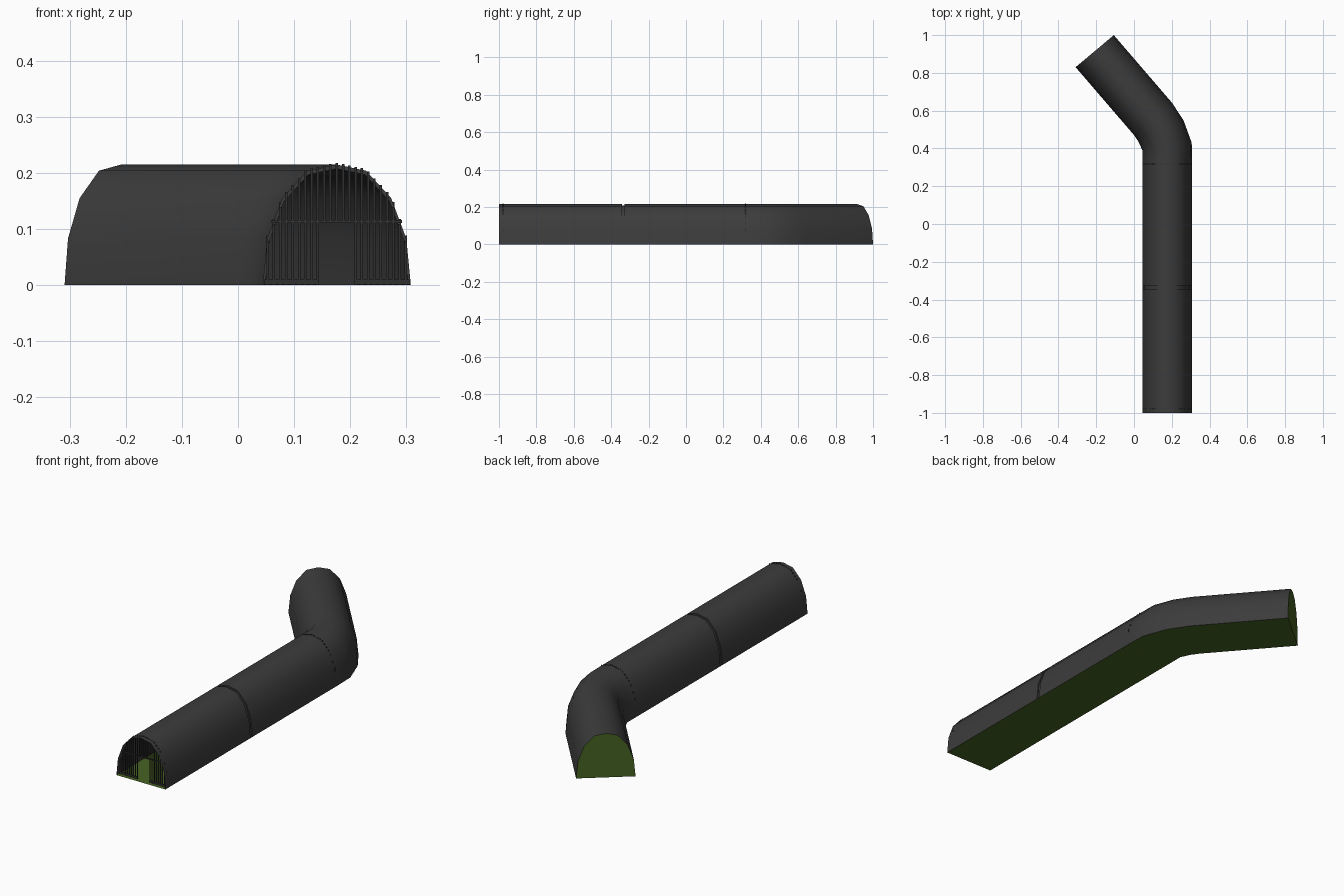
import bpy, bmesh, math
from mathutils import Vector

if "Cube" in bpy.data.objects:
    bpy.data.objects.remove(bpy.data.objects["Cube"])


def material(name, rgb):
    m = bpy.data.materials.new(name)
    m.diffuse_color = (*rgb, 1)
    m.use_nodes = True
    m.node_tree.nodes["Principled BSDF"].inputs["Base Color"].default_value = m.diffuse_color
    return m


SHELL = material("dark grey", (0.045, 0.045, 0.045))
GREEN = material("grass green", (0.062, 0.125, 0.016))
IRON = material("iron black", (0.03, 0.03, 0.03))

CX = 0.176
# Half of the arch section: (offset from centre, height)
HALF = [(0.132, 0), (0.124, 0.083), (0.097, 0.155), (0.052, 0.204), (0, 0.215)]
ARCH = HALF + [(-u, z) for u, z in reversed(HALF[:-1])]

# Stations along the tunnel: x, y, heading in degrees, section scale
PATH = [(CX, -1, 0, 1), (CX, -0.343, 0, 1), (CX, -0.343, 0, 0.965),
        (CX, -0.328, 0, 0.965), (CX, -0.328, 0, 1), (CX, 0.33, 0, 1),
        (0.175, 0.41, 8.5, 1), (0.143, 0.492, 25, 1),
        (0.100, 0.557, 40, 1), (-0.208, 0.915, 40, 1)]


def section(points, station):
    x, y, deg, s = station
    a = math.radians(deg)
    return [(x + u * s * math.cos(a), y + u * s * math.sin(a), z * s) for u, z in points]


def finish(name, bm, mat):
    me = bpy.data.meshes.new(name)
    bm.to_mesh(me)
    bm.free()
    me.materials.append(mat)
    ob = bpy.data.objects.new(name, me)
    bpy.context.collection.objects.link(ob)
    return ob


def sweep(bm, points, path):
    rings = [[bm.verts.new(p) for p in section(points, st)] for st in path]
    for r0, r1 in zip(rings, rings[1:]):
        for i in range(len(points) - 1):
            bm.faces.new((r0[i], r1[i], r1[i + 1], r0[i + 1]))
    return rings


# Arched shell with a narrow joint groove
bm = bmesh.new()
sweep(bm, ARCH, PATH)
shell = finish("tunnel_shell", bm, SHELL)
bpy.context.view_layer.objects.active = shell
shell.select_set(True)
bpy.ops.object.shade_smooth_by_angle(angle=math.radians(50))
shell.select_set(False)

# Green floor running the full length
bm = bmesh.new()
sweep(bm, [(-0.132, 0), (0.132, 0)], [p for p in PATH if p[3] == 1])
bmesh.ops.remove_doubles(bm, verts=bm.verts, dist=1e-5)
finish("tunnel_floor", bm, GREEN)

# Green wall closing the far end
bm = bmesh.new()
bm.faces.new([bm.verts.new(p) for p in reversed(section(ARCH, PATH[-1]))])
finish("end_wall", bm, GREEN)


def arch_height(u):
    u = abs(u)
    for (u0, z0), (u1, z1) in zip(HALF, HALF[1:]):
        if u1 <= u <= u0:
            return z0 + (z1 - z0) * (u0 - u) / (u0 - u1)
    return 0


def box(bm, x0, x1, y, depth, z0, z1):
    vs = bmesh.ops.create_cube(bm, size=1)["verts"]
    bmesh.ops.scale(bm, vec=(x1 - x0, depth, z1 - z0), verts=vs)
    bmesh.ops.translate(bm, vec=Vector(((x0 + x1) / 2, y, (z0 + z1) / 2)), verts=vs)


def gate(name, y, poke_limit):
    """Barred gate with a doorway in the lower middle."""
    bm = bmesh.new()
    for k in range(-11, 12):
        u = k * 0.0112
        bottom = 0.113 if abs(k) < 3 else 0.0
        top = arch_height(u) + (0.003 if abs(k) <= poke_limit else -0.006)
        box(bm, CX + u - 0.0022, CX + u + 0.0022, y, 0.0044, bottom, top)
    # lintel and bottom rails
    box(bm, CX - 0.116, CX + 0.116, y, 0.005, 0.111, 0.116)
    for s in (-1, 1):
        a, b = sorted((CX + s * 0.032, CX + s * 0.130))
        box(bm, a, b, y, 0.005, 0.001, 0.010)
    finish(name, bm, IRON)


gate("front_gate", -0.978, 8)
gate("inner_gate", 0.318, 11)
